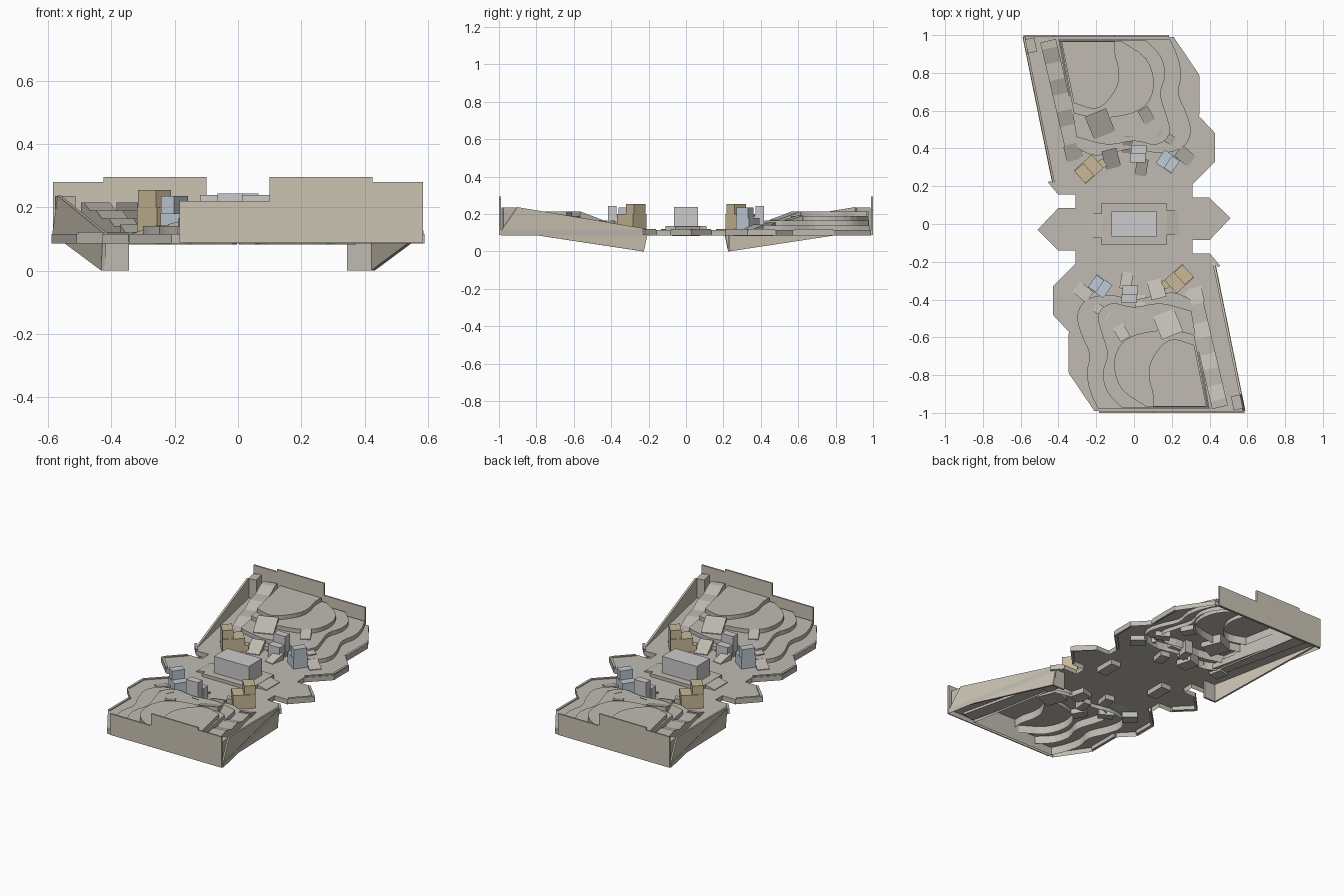
import bpy, bmesh
from math import radians, cos, sin, atan2, degrees, pi
from mathutils import Vector, Matrix

if "Cube" in bpy.data.objects:
    bpy.data.objects.remove(bpy.data.objects["Cube"])


def material(name, rgb):
    m = bpy.data.materials.new(name)
    m.diffuse_color = (*rgb, 1)
    m.use_nodes = True
    m.node_tree.nodes["Principled BSDF"].inputs["Base Color"].default_value = m.diffuse_color
    return m


STONE = material("stone", (.53, .50, .45))
WALL = material("wall_tan", (.60, .55, .45))
WOOD = material("crate_tan", (.58, .48, .31))
STEEL = material("crate_blue", (.53, .60, .66))
PALE = material("pale_grey", (.62, .62, .60))
TURN = Matrix.Rotation(pi, 4, 'Z')


def finish(name, bm, mat, twin):
    """Make the object, plus its half-turn twin on the other side of the arena."""
    me = bpy.data.meshes.new(name)
    bm.to_mesh(me)
    bm.free()
    me.materials.append(mat)
    ob = bpy.data.objects.new(name, me)
    bpy.context.collection.objects.link(ob)
    if twin:
        other = bpy.data.objects.new(name + "_opposite", me)
        other.matrix_world = TURN
        bpy.context.collection.objects.link(other)


def smooth(pts, n=3):
    """Catmull-Rom curve through the points."""
    p = [Vector(q) for q in pts]
    p = [2 * p[0] - p[1]] + p + [2 * p[-1] - p[-2]]
    out = []
    for a, b, c, d in zip(p, p[1:], p[2:], p[3:]):
        for i in range(n):
            t = i / n
            out.append((2 * b + (c - a) * t + (2 * a - 5 * b + 4 * c - d) * t * t
                        + (3 * b - a - 3 * c + d) * t ** 3) / 2)
    return [tuple(q) for q in out] + [tuple(pts[-1])]


def tier(name, outline, z0, z1, holes=(), twin=True):
    """Terrace: flat top (with holes for higher terraces) and a skirt, open below."""
    bm = bmesh.new()
    rim = []
    for k, loop in enumerate([outline, *holes]):
        top = [bm.verts.new((x, y, z1)) for x, y in loop]
        rim += [bm.edges.new((top[i - 1], top[i])) for i in range(len(top))]
        if k == 0:
            low = [bm.verts.new((x, y, z0)) for x, y in loop]
            for i in range(len(top)):
                bm.faces.new((low[i - 1], low[i], top[i], top[i - 1]))
    bmesh.ops.triangle_fill(bm, use_beauty=True, edges=rim, normal=(0, 0, 1))
    bm.normal_update()
    for f in bm.faces:
        if abs(f.normal.z) > .9 and f.normal.z < 0:
            f.normal_flip()
    finish(name, bm, STONE, twin)


def prism(name, origin, angle, profile, width, mat=STONE, offset=0, twin=True):
    """Side profile (distance, height) along a heading, extruded sideways."""
    bm = bmesh.new()
    a = radians(angle)
    d, s = Vector((cos(a), sin(a))), Vector((-sin(a), cos(a)))
    sides = []
    for w in (offset - width / 2, offset + width / 2):
        sides.append([bm.verts.new((*(Vector(origin) + d * t + s * w), z)) for t, z in profile])
        bm.faces.new(sides[-1])
    n = len(profile)
    for i in range(n):
        bm.faces.new((sides[0][i - 1], sides[0][i], sides[1][i], sides[1][i - 1]))
    bmesh.ops.recalc_face_normals(bm, faces=bm.faces)
    finish(name, bm, mat, twin)


def box(name, x, y, sx, sy, z0, z1, angle=0, mat=STONE, twin=True):
    h = sx / 2
    prism(name, (x, y), angle, [(-h, z0), (h, z0), (h, z1), (-h, z1)], sy, mat, twin=twin)


def beam(name, a, b, z0, z1, width, mat=STONE):
    d = Vector(b) - Vector(a)
    m = (Vector(a) + Vector(b)) / 2
    box(name, m.x, m.y, d.length, width, z0, z1, degrees(atan2(d.y, d.x)), mat)


def wedge(name, x, y, angle, length, width, zlo, zhi):
    """Small ramp, high end first, sunk a little into the floor."""
    h = length / 2
    prism(name, (x, y), angle, [(-h, zlo - .032), (h, zlo - .032), (h, zlo + .004), (-h, zhi)], width)


# arena floor outline and the four rising terraces
half = [(.51, .03), (.40, .14), (.31, .14), (.31, .21), (.43, .33), (.43, .48), (.345, .57),
        (.345, .79), (.21, .99), (-.59, .99), (-.43, .20), (-.40, .155), (-.31, .155),
        (-.31, .085), (-.40, .085)]
floor = half + [(-x, -y) for x, y in half]
t2 = smooth([(.19, .98), (.23, .89), (.25, .79), (.235, .69), (.28, .58), (.30, .48), (.25, .40),
             (.13, .375), (0, .40), (-.14, .37), (-.22, .365), (-.30, .40)]) + [(-.40, .98)]
t3 = smooth([(.06, .975), (.14, .89), (.165, .79), (.14, .69), (.17, .58), (.19, .48), (.12, .42),
             (0, .44), (-.14, .42), (-.303, .46)]) + [(-.395, .975)]
t4 = smooth([(-.07, .97), (.06, .88), (.105, .76), (.08, .65), (0, .59), (-.12, .565),
             (-.22, .565), (-.318, .585)]) + [(-.39, .97)]
t5 = smooth([(-.10, .965), (-.10, .90), (-.08, .82), (-.085, .74), (-.14, .65), (-.21, .61),
             (-.318, .64)]) + [(-.384, .965)]
tier("arena_floor", floor, .085, .115, [t2, [(-x, -y) for x, y in t2]], twin=False)
tier("terrace_low", t2, .09, .14, [t3])
tier("terrace_middle", t3, .115, .165, [t4])
tier("terrace_high", t4, .14, .19, [t5])
tier("terrace_top", t5, .165, .215)

# stepped side path with a short ramp at each drop
path = [(0, .10), (0, .215)]
for i, c in enumerate((.08, .25, .42, .60)):
    z = .215 - .025 * i
    path += [(c - .04, z), (c + .04, z - .025)]
path += [(.64, .10)]
prism("side_path", (-.455, .97), -76.8, path, .085)

# leaning outer wall, with the cap that closes its sunken end
prism("outer_wall", (-.585, .985), -78.5, [(0, .115), (.085, .237), (.80, .12), (.775, 0)], .012, WALL, .004)
box("outer_wall_end_cap", -.385, .23, .08, .012, 0, .112)
box("wall_corner_block", -.545, .945, .05, .075, .115, .235, 11.5)

# end walls of three heights
for name, x0, x1, top in (("end_wall_corner", -.585, -.425, .28),
                          ("end_wall_tall", -.425, -.10, .295),
                          ("end_wall_low", -.10, .185, .22)):
    box(name, (x0 + x1) / 2, .995, x1 - x0, .01, .088, top, mat=WALL)

# low curbs along the side bays and the pointed wings
curbs = [((.42, .335), (.42, .475)), ((.305, .22), (.42, .335)), ((.50, .03), (.40, .13)),
         ((.40, -.075), (.50, .03)), ((-.45, .225), (-.40, .165)), ((.34, .58), (.34, .785))]
for a, b in curbs:
    beam("edge_curb", a, b, .09, .121, .014)

# small ramps joining the levels
for r in ((-.18, .53, -68, .13, .12, .165, .215), (.065, .575, -60, .08, .06, .165, .192),
          (-.12, .345, -75, .10, .08, .115, .165), (.04, .30, -100, .09, .06, .115, .155),
          (.27, .36, -40, .09, .07, .115, .143), (-.035, .42, -95, .09, .05, .115, .167),
          (.17, .46, -30, .09, .05, .142, .167), (-.33, .375, -77, .08, .07, .115, .145)):
    wedge("level_ramp", *r)


# stacked crates around the centre
def stack(name, x, y, angle, sx, sy, low, high, mat, side):
    a = radians(angle)
    box(name + "_base", x, y, sx, sy, .115, low, angle, mat)
    k = side * sx / 4
    box(name + "_upper", x + k * cos(a), y + k * sin(a), sx / 2, sy * .9, low, high, angle, mat)


stack("tan_crate", -.24, .29, 42, .127, .095, .20, .254, WOOD, -1)
stack("blue_crate", .18, .33, -35, .10, .085, .18, .236, STEEL, 1)
box("grey_crate_front", .02, .35, .08, .05, .115, .19, mat=PALE)
box("grey_crate_back", .025, .395, .08, .045, .115, .243, mat=PALE)
box("tan_crate_small", -.175, .315, .05, .045, .115, .155, 30, WOOD)

# central platform, its end ramps and the main block
box("centre_platform", 0, 0, .345, .22, .115, .135, twin=False)
wedge("platform_ramp", .20, .01, 0, .07, .13, .115, .135)
box("centre_block", 0, 0, .24, .13, .135, .238, mat=PALE, twin=False)
